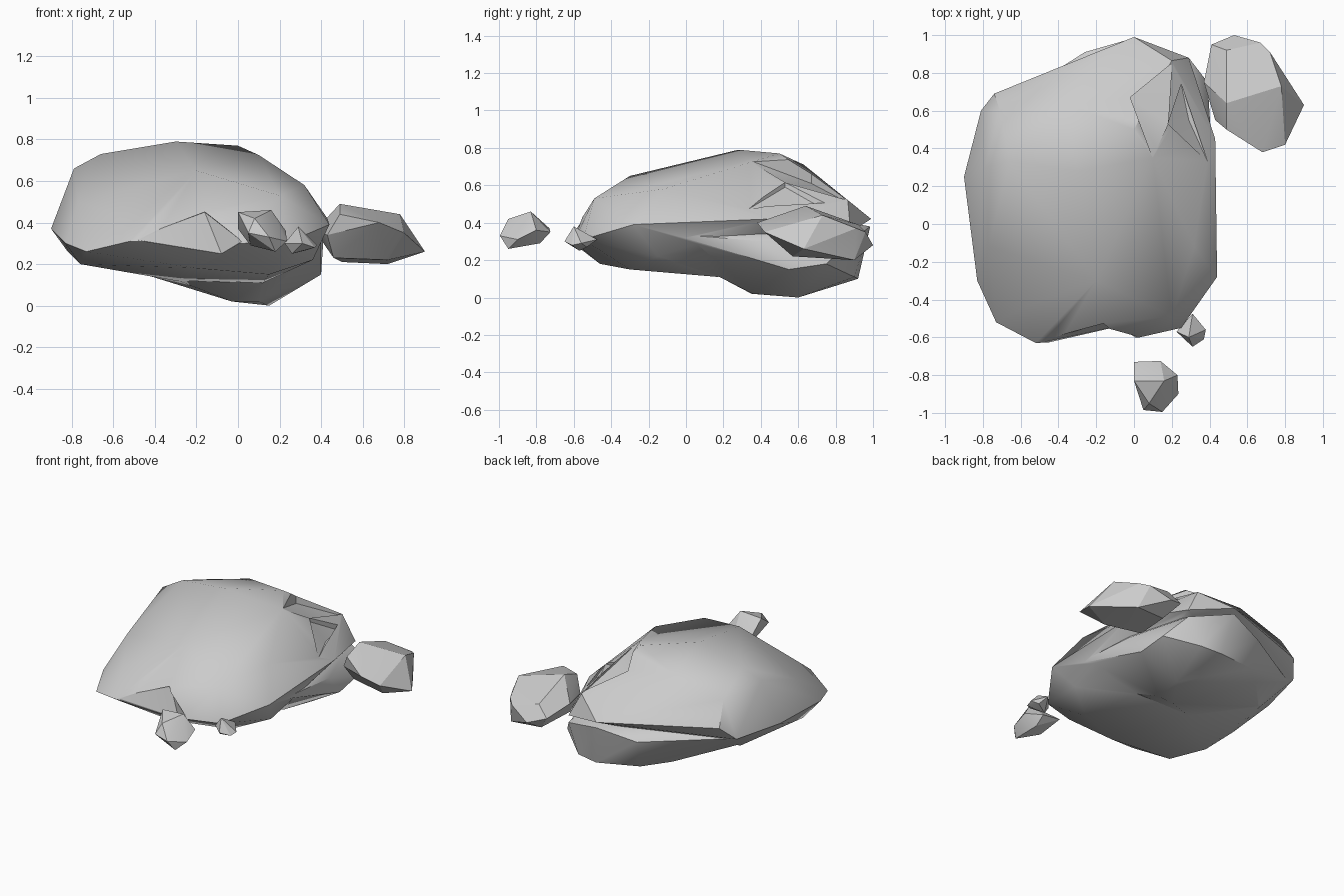
import bpy, bmesh, math


def hull(name, pts):
    """Angular stone: convex hull around a few corner points."""
    bm = bmesh.new()
    for p in pts:
        bm.verts.new(p)
    res = bmesh.ops.convex_hull(bm, input=bm.verts[:])
    junk = {v for v in res["geom_interior"] + res["geom_unused"]
            if isinstance(v, bmesh.types.BMVert) and v.is_valid}
    bmesh.ops.delete(bm, geom=list(junk), context='VERTS')
    bmesh.ops.recalc_face_normals(bm, faces=bm.faces[:])
    me = bpy.data.meshes.new(name)
    bm.to_mesh(me)
    bm.free()
    ob = bpy.data.objects.new(name, me)
    bpy.context.collection.objects.link(ob)
    return ob


def activate(ob):
    bpy.ops.object.select_all(action='DESELECT')
    ob.select_set(True)
    bpy.context.view_layer.objects.active = ob


def combine(ob, other, op):
    activate(ob)
    m = ob.modifiers.new(op, 'BOOLEAN')
    m.operation, m.object, m.solver = op, other, 'EXACT'
    bpy.ops.object.modifier_apply(modifier=m.name)
    bpy.data.objects.remove(other)


def smooth(ob, deg):
    activate(ob)
    bpy.ops.object.shade_smooth_by_angle(angle=math.radians(deg))


# Boulder: wide sloping slab
boulder = hull("boulder", [
    # crown
    (-.30, .28, .79), (0, .50, .77), (-.35, .63, .71), (-.71, .60, .62),
    (-.66, .33, .73), (-.79, .30, .66), (.10, .35, .725), (-.20, -.30, .65),
    (.32, -.12, .58), (.20, -.49, .53), (-.58, -.44, .44), (-.77, -.12, .50),
    # waist
    (-.90, .25, .37), (-.81, .60, .37), (-.74, .69, .46), (0, .99, .42),
    (.20, .865, .52), (.29, .88, .35), (.43, .45, .42), (.39, .30, .46),
    (.44, -.28, .39), (.25, -.55, .31), (.03, -.60, .30), (-.52, -.63, .31),
    (-.73, -.52, .26), (-.83, -.30, .30), (-.82, 0, .26),
    # underside
    (-.76, -.20, .20), (-.70, .40, .22), (-.20, -.46, .18), (.15, -.30, .15),
    (.36, -.15, .22), (.12, .17, .11), (-.30, .15, .12)])

# Rounded lobe the boulder rests on, running out under the back edge
lobe = hull("lobe", [
    (.15, .60, 0), (-.03, .35, .02), (.10, .36, .02), (.40, .55, .15),
    (.39, .75, .18), (.20, .90, .11), (.05, .92, .10), (-.25, .86, .13),
    (-.40, .72, .15), (-.26, .91, .32), (-.69, .40, .225), (-.78, .58, .36),
    (0, .985, .38), (.29, .88, .30), (.41, .42, .30), (.40, -.08, .34),
    (.12, .17, .115), (-.30, .16, .125), (-.2, .3, .5), (.2, .3, .5)])
combine(boulder, lobe, 'UNION')

# Chips broken out of the front lip and the back right shoulder
chip = hull("front_chip", [
    (-.51, -.632, .32), (-.16, -.51, .45), (-.08, -.54, .25), (.02, -.60, .31),
    (-.51, -.9, .32), (-.16, -.9, .47), (-.08, -.9, .2), (.02, -.9, .31)])
combine(boulder, chip, 'DIFFERENCE')
floor = [(-.02, .67, .61), (.10, .35, .73), (.18, .53, .60), (.20, .85, .515)]
chip = hull("shoulder_chip", floor + [(x, y, z + .3) for x, y, z in floor])
combine(boulder, chip, 'DIFFERENCE')
floor = [(.18, .53, .59), (.29, .55, .47), (.39, .33, .47), (.25, .74, .47)]
chip = hull("ledge_chip", floor + [(x, y, z + .3) for x, y, z in floor])
combine(boulder, chip, 'DIFFERENCE')
smooth(boulder, 38)

# Loose stones
side_stone = hull("side_stone", [
    (.37, .75, .36), (.41, .95, .32), (.53, 1.0, .28), (.67, .96, .35),
    (.72, .91, .37), (.90, .63, .26), (.80, .42, .35), (.68, .38, .40),
    (.49, .50, .44), (.43, .55, .34), (.49, .64, .49), (.78, .73, .44),
    (.49, .92, .39), (.72, .90, .20), (.46, .62, .23), (.72, .57, .22),
    (.50, .88, .21)])
front_stone = hull("front_stone", [
    (0, -.73, .37), (.14, -.725, .35), (.23, -.80, .36), (.235, -.90, .31),
    (.15, -.995, .33), (.05, -.985, .35), (0, -.83, .45), (.16, -.83, .46),
    (.08, -.95, .42), (.18, -.95, .26), (.06, -.85, .29), (.15, -.78, .29)])
tiny_stone = hull("tiny_stone", [
    (.31, -.475, .31), (.38, -.56, .29), (.37, -.61, .28), (.31, -.65, .30),
    (.225, -.57, .30), (.29, -.60, .38), (.26, -.57, .25), (.34, -.53, .27)])
for stone in (side_stone, front_stone, tiny_stone):
    smooth(stone, 22)
